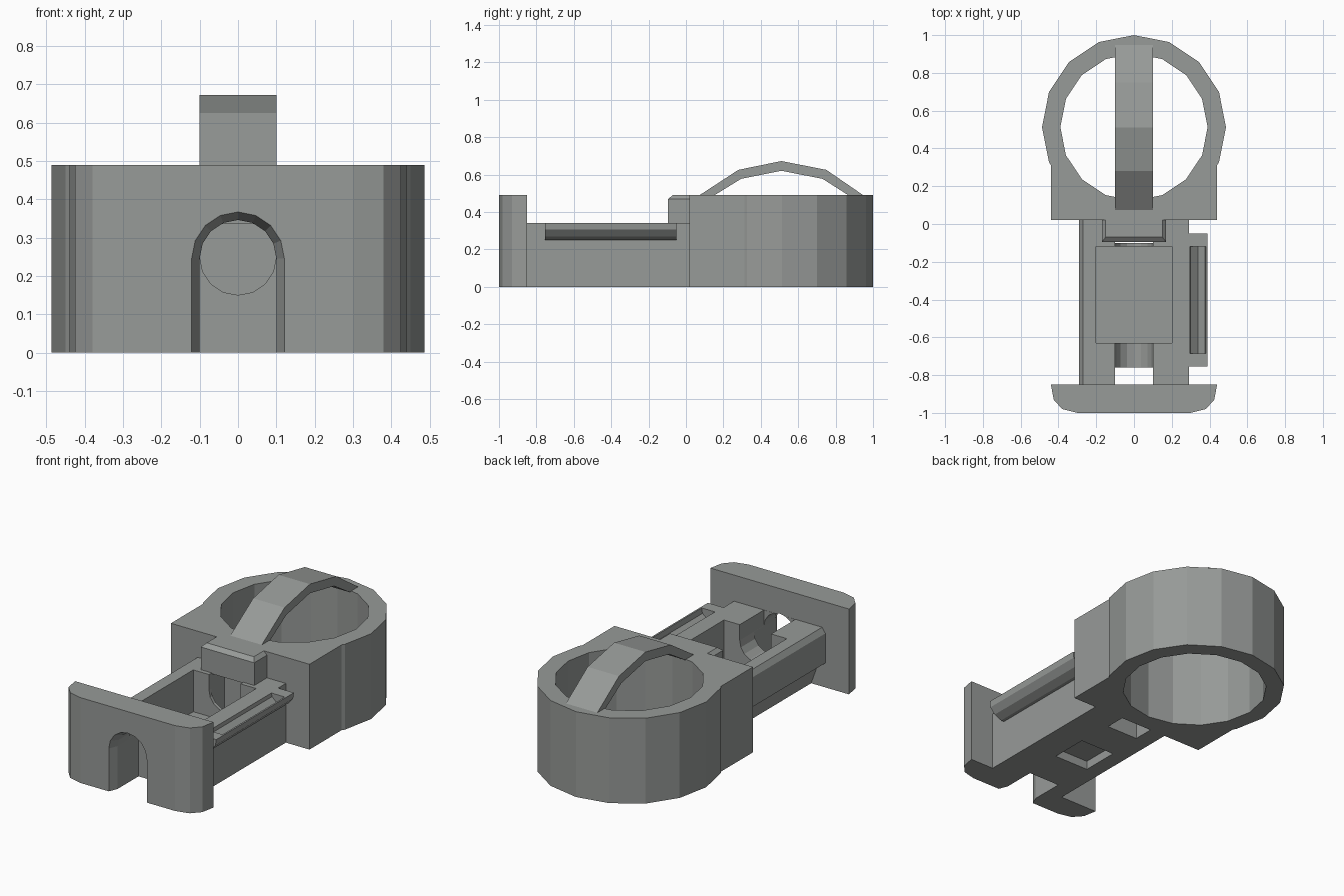
import bpy, bmesh, math
from mathutils import Vector

if "Cube" in bpy.data.objects:
    bpy.data.objects.remove(bpy.data.objects["Cube"], do_unlink=True)

grey = bpy.data.materials.new("plain grey")
grey.use_nodes = True
grey.diffuse_color = (0.31, 0.325, 0.315, 1)
grey.node_tree.nodes["Principled BSDF"].inputs["Base Color"].default_value = grey.diffuse_color


def prism(name, points, axis, start, end, end_points=None):
    """Extrude a closed profile along an axis, optionally towards a second profile."""
    place = {"x": lambda a, b, t: (t, a, b),
             "y": lambda a, b, t: (a, t, b),
             "z": lambda a, b, t: (a, b, t)}[axis]
    bm = bmesh.new()
    low = [bm.verts.new(place(a, b, start)) for a, b in points]
    high = [bm.verts.new(place(a, b, end)) for a, b in (end_points or points)]
    bm.faces.new(low)
    bm.faces.new(high[::-1])
    for i in range(len(low)):
        j = (i + 1) % len(low)
        bm.faces.new((low[j], low[i], high[i], high[j]))
    bmesh.ops.recalc_face_normals(bm, faces=bm.faces)
    mesh = bpy.data.meshes.new(name)
    bm.to_mesh(mesh)
    bm.free()
    mesh.materials.append(grey)
    obj = bpy.data.objects.new(name, mesh)
    bpy.context.collection.objects.link(obj)
    return obj


def rect(a0, a1, b0, b1):
    return [(a0, b0), (a1, b0), (a1, b1), (a0, b1)]


def circle(radius, cx, cy, sides=16):
    return [(cx + radius * math.cos(math.tau * i / sides),
             cy + radius * math.sin(math.tau * i / sides)) for i in range(sides)]


def arch(radius, centre, bottom):
    """Round-topped doorway outline."""
    top = [(radius * math.cos(math.pi * i / 8), centre + radius * math.sin(math.pi * i / 8))
           for i in range(9)]
    return top + [(-radius, bottom), (radius, bottom)]


def combine(target, tools, operation="DIFFERENCE"):
    for tool in tools:
        tool.hide_render = True
        mod = target.modifiers.new("cut", "BOOLEAN")
        mod.operation, mod.solver, mod.object = operation, "EXACT", tool
        bpy.context.view_layer.objects.active = target
        bpy.ops.object.modifier_apply(modifier=mod.name)


def discard(tools):
    for tool in tools:
        bpy.data.objects.remove(tool, do_unlink=True)


# Ring with square shoulder
ring = prism("ring_housing", circle(0.487, 0, 0.513), "z", 0, 0.49)
shoulder = prism("shoulder", rect(-0.44, 0.44, 0.02, 0.36), "z", 0, 0.49)
bore = prism("bore", circle(0.39, 0, 0.513), "z", -0.1, 0.6)
combine(ring, [shoulder], "UNION")
combine(ring, [bore])
discard([shoulder, bore])

# Arched strap over the ring
outer = [(0.07, 0.488), (0.28, 0.625), (0.51, 0.672), (0.75, 0.625), (0.95, 0.488)]
inner = [(0.87, 0.488), (0.73, 0.577), (0.51, 0.62), (0.295, 0.577), (0.15, 0.488)]
prism("strap", outer + inner, "x", -0.1, 0.1)

# Body, with a hooked groove along the lower right edge
body_profile = [(0.29, 0), (0.29, 0.34), (-0.27, 0.34), (-0.29, 0.31),
                (-0.29, 0.14), (-0.24, 0.11), (-0.2, 0)]
body = prism("body", body_profile, "y", -0.86, 0.03)

# End plate with rounded front corners
half = [(0.3, -1), (0.38, -0.98), (0.425, -0.93), (0.44, -0.85)]
plate = prism("end_plate", half + [(-x, y) for x, y in reversed(half)], "z", 0, 0.49)

# Openings in body and plate
cavity = prism("cavity", rect(-0.2, 0.2, -0.63, -0.12), "z", 0.1, 0.5)
u_profile = [(x, 0.5 - z) for x, z in arch(0.1, 0.25, -0.1)]
channel = prism("channel", u_profile, "y", -0.849, 0.02)
floor_hole = prism("floor_hole", rect(-0.1, 0.1, -0.1, 0.02), "z", -0.1, 0.25)
recess = prism("recess", rect(-0.11, 0.11, -0.53, -0.31), "z", -0.1, 0.05)
notch = prism("notch", arch(0.1, 0.246, -0.1), "y", -1.1, -0.76)
flare = prism("flare", arch(0.125, 0.246, -0.1), "y", -1.01, -0.95, arch(0.1, 0.246, -0.1))
combine(body, [cavity, channel, floor_hole, recess, notch])
combine(plate, [notch, flare])
discard([cavity, channel, floor_hole, recess, notch, flare])

# Side rail with a trough in its top
rail = prism("side_rail", [(0.28, 0.25), (0.31, 0.25), (0.355, 0.27), (0.385, 0.305),
                           (0.39, 0.34), (0.28, 0.34)], "y", -0.755, -0.05)
trough = prism("trough", [(0.292, 0.36), (0.3, 0.32), (0.34, 0.285), (0.375, 0.31),
                          (0.384, 0.36)], "y", -0.685, -0.12)
combine(rail, [trough])
discard([trough])

# Chamfered tab in front of the shoulder
tab = prism("tab", rect(-0.17, 0.17, -0.095, 0.03), "z", 0.335, 0.47)
prism("tab_cap", rect(-0.17, 0.17, -0.095, 0.02), "z", 0.47, 0.49,
      rect(-0.15, 0.15, -0.07, 0.02))
